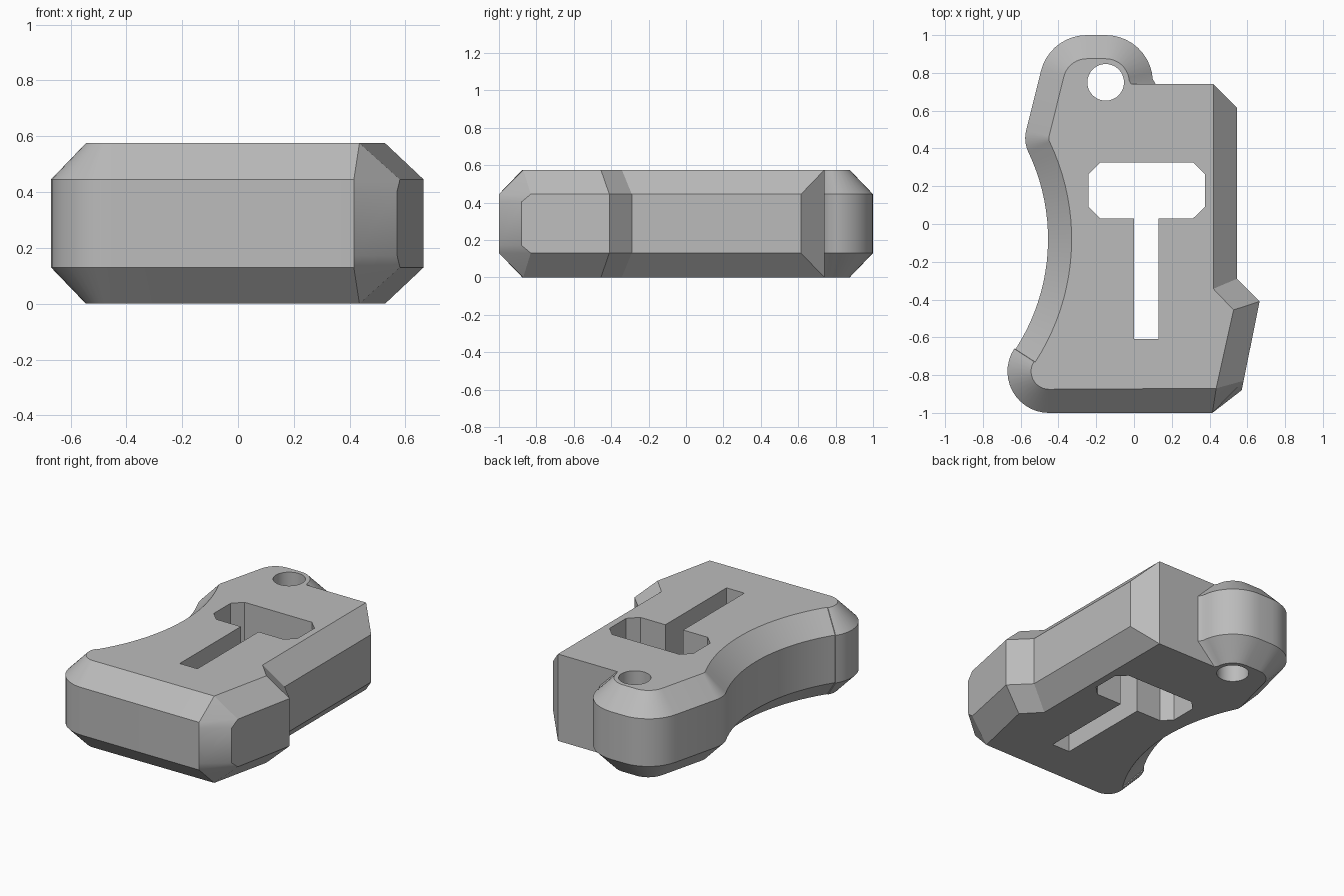
import bpy, bmesh
from math import sin, cos, radians
from mathutils import Vector

if "Cube" in bpy.data.objects:
    bpy.data.objects.remove(bpy.data.objects["Cube"])

HEIGHT, BEVEL = 0.575, 0.125

grey = bpy.data.materials.new("plain grey")
grey.use_nodes = True
grey.diffuse_color = (0.5, 0.5, 0.5, 1)
grey.node_tree.nodes["Principled BSDF"].inputs["Base Color"].default_value = (0.5, 0.5, 0.5, 1)


def make_object(name, bm):
    bmesh.ops.remove_doubles(bm, verts=bm.verts, dist=0.0005)
    bmesh.ops.dissolve_limit(bm, angle_limit=radians(0.3), verts=bm.verts, edges=bm.edges)
    bmesh.ops.recalc_face_normals(bm, faces=bm.faces)
    mesh = bpy.data.meshes.new(name)
    bm.to_mesh(mesh)
    bm.free()
    mesh.materials.append(grey)
    obj = bpy.data.objects.new(name, mesh)
    bpy.context.collection.objects.link(obj)
    return obj


def loft(name, rings):
    """Skin a stack of (height, points) rings and cap both ends."""
    bm = bmesh.new()
    loops = [[bm.verts.new((x, y, z)) for x, y in pts] for z, pts in rings]
    count = len(loops[0])
    for low, high in zip(loops, loops[1:]):
        for i in range(count):
            j = (i + 1) % count
            bm.faces.new((low[i], low[j], high[j], high[i]))
    bm.faces.new(loops[0])
    bm.faces.new(loops[-1])
    return make_object(name, bm)


def arc(cx, cy, r_outer, r_inner, start, end, steps):
    """Matching arc points for the waist (outer) and the caps (inner)."""
    result = []
    for i in range(steps + 1):
        a = radians(start + (end - start) * i / steps)
        d = Vector((cos(a), sin(a)))
        c = Vector((cx, cy))
        outer, inner = c + d * r_outer, c + d * r_inner
        result.append((outer, outer, inner))
    return result


def corner(outer, inner, middle=None):
    return [(outer, middle or outer, inner)]


# Body outline: waist point, mid-wall point and cap point for each station
outline = (
    arc(-0.45, -0.78, 0.22, 0.22 - BEVEL, 147, 270, 14)                 # front left toe
    + corner((0.415, -1), (0.435, -0.87))                               # front right corner
    + corner((0.58, -0.83), (0.435, -0.87), (0.57, -0.88))
    + corner((0.665, -0.41), (0.527, -0.455))                           # side step
    + corner((0.545, -0.29), (0.42, -0.343))
    + corner((0.545, 0.615), (0.42, 0.74))                              # clipped back corner
    + corner((0.42, 0.74), (0.42, 0.74))
    + corner((0.115, 0.74), (-0.015, 0.74))                             # flat back wall
    + arc(-0.15, 0.75, 0.25, 0.25 - BEVEL, 4, 90, 10)                   # ring lug
    + arc(-0.25, 0.75, 0.25, 0.25 - BEVEL, 90, 166, 9)
    + arc(-0.406, 0.454, 0.17, 0.17 - BEVEL, 166, 205.5, 6)             # shoulder
    + arc(-1.525, -0.08, 1.07, 1.07 + BEVEL, 25.5, -33, 20)             # concave grip
)
waist, middle, cap = zip(*outline)
body = loft("body", [
    (0, cap), (0.13, waist), (0.172, middle),
    (0.403, middle), (0.445, waist), (HEIGHT, cap),
])

# Cutters: T-shaped slot with clipped head, and round lug hole
slot = [
    (0, -0.61), (0.13, -0.61), (0.13, 0.03), (0.313, 0.03), (0.375, 0.09),
    (0.375, 0.265), (0.313, 0.325), (-0.18, 0.325), (-0.24, 0.265),
    (-0.24, 0.09), (-0.18, 0.03), (0, 0.03),
]
hole = [p[0] for p in arc(-0.15, 0.75, 0.097, 0, 0, 352.5, 47)]

for name, shape in (("slot_cutter", slot), ("hole_cutter", hole)):
    cutter = loft(name, [(-0.2, shape), (HEIGHT + 0.2, shape)])
    cutter.hide_render = True
    cut = body.modifiers.new(name, 'BOOLEAN')
    cut.operation = 'DIFFERENCE'
    cut.solver = 'EXACT'
    cut.object = cutter
    bpy.context.view_layer.objects.active = body
    bpy.ops.object.modifier_apply(modifier=name)
    bpy.data.objects.remove(cutter)

# Smooth the rounded walls, keep bevel edges crisp
bpy.ops.object.select_all(action='DESELECT')
body.select_set(True)
bpy.context.view_layer.objects.active = body
bpy.ops.object.shade_smooth_by_angle(angle=radians(25))
